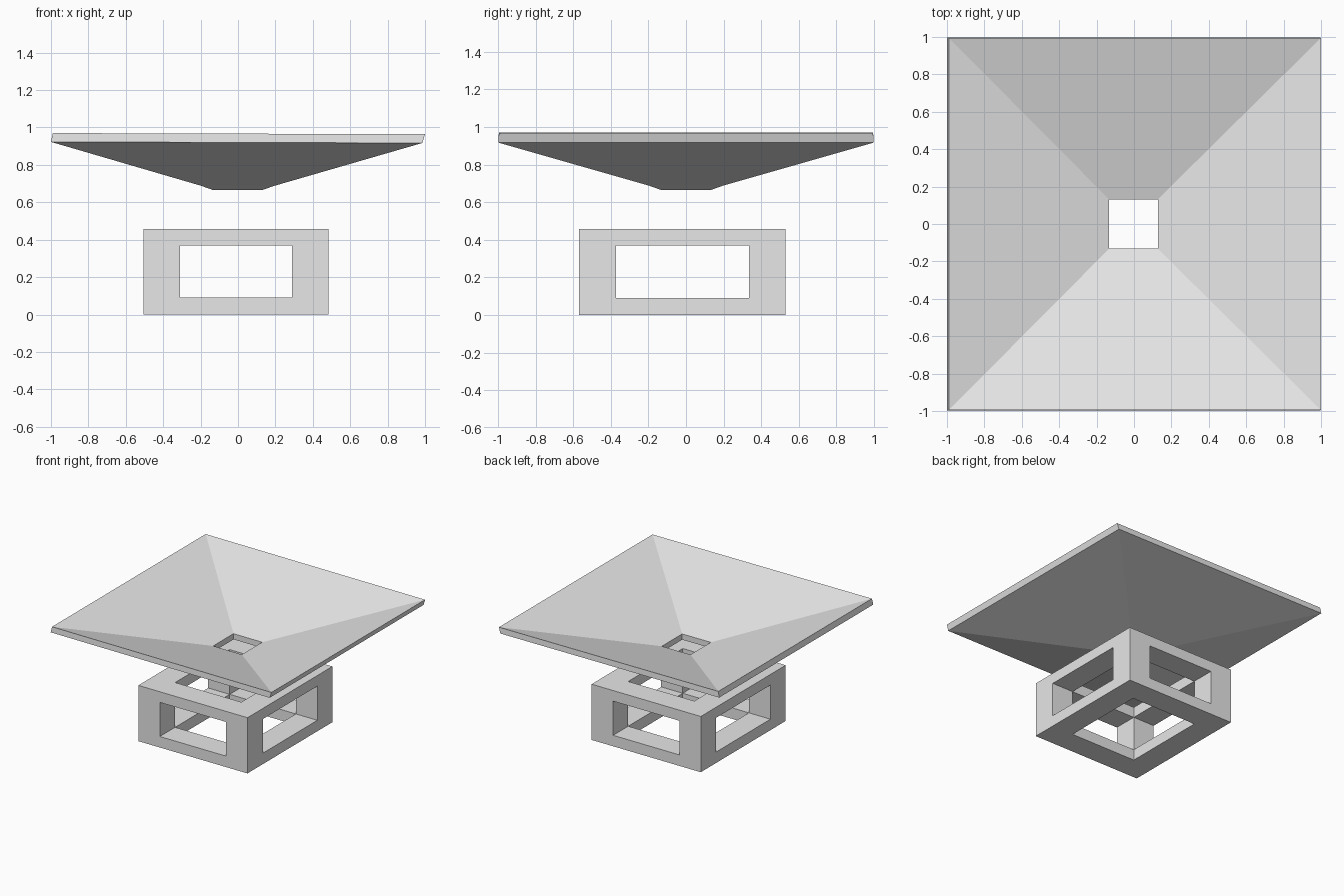
import bpy
import bmesh
from itertools import product

cube = bpy.data.objects.get("Cube")
if cube:
    bpy.data.objects.remove(cube, do_unlink=True)

GREY = (0.8, 0.8, 0.8, 1.0)
mat = bpy.data.materials.new("light grey")
mat.use_nodes = True
mat.diffuse_color = GREY
mat.node_tree.nodes["Principled BSDF"].inputs["Base Color"].default_value = GREY


def finish(bm, name):
    """Weld, orient and turn a bmesh into a named flat-shaded object."""
    bmesh.ops.remove_doubles(bm, verts=bm.verts, dist=0.0001)
    bmesh.ops.recalc_face_normals(bm, faces=bm.faces)
    mesh = bpy.data.meshes.new(name)
    bm.to_mesh(mesh)
    bm.free()
    mesh.materials.append(mat)
    obj = bpy.data.objects.new(name, mesh)
    bpy.context.collection.objects.link(obj)


def open_frame(name, cuts):
    """Box with a rectangular opening through each axis, from 3 x 3 x 3 cells."""
    def solid(cell):
        inside = all(0 <= c <= 2 for c in cell)
        return inside and sum(c != 1 for c in cell) >= 2

    bm = bmesh.new()
    for cell in product(range(3), repeat=3):
        if not solid(cell):
            continue
        for axis, side in product(range(3), (0, 1)):
            beyond = list(cell)
            beyond[axis] += 2 * side - 1
            if solid(beyond):
                continue
            u, v = [a for a in range(3) if a != axis]
            corners = []
            for du, dv in ((0, 0), (1, 0), (1, 1), (0, 1)):
                idx = list(cell)
                idx[axis] += side
                idx[u] += du
                idx[v] += dv
                corners.append(bm.verts.new([cuts[a][idx[a]] for a in range(3)]))
            bm.faces.new(corners)
    finish(bm, name)


def square_funnel(name, rings):
    """Closed shell through square rings of (half x, centre x, half y, z)."""
    bm = bmesh.new()
    loops = [[bm.verts.new((cx + sx * hx, sy * hy, z - 0.003 * sx * hx))
              for sx, sy in ((-1, -1), (1, -1), (1, 1), (-1, 1))]
             for hx, cx, hy, z in rings]
    for i, lower in enumerate(loops):
        upper = loops[(i + 1) % len(loops)]
        for k in range(4):
            n = (k + 1) % 4
            bm.faces.new((lower[k], lower[n], upper[n], upper[k]))
    finish(bm, name)


# Base: block with openings on all six sides
open_frame("base_frame", (
    (-0.505, -0.31, 0.29, 0.485),
    (-0.57, -0.372, 0.335, 0.53),
    (0.0, 0.09, 0.37, 0.457),
))

# Canopy: inverted square pyramid with a thin rim and a central drain hole
square_funnel("funnel_canopy", (
    (0.9925, -0.0075, 0.998, 0.92),
    (0.195, -0.003, 0.195, 0.688),
    (0.13, -0.003, 0.132, 0.665),
    (0.13, -0.003, 0.132, 0.712),
    (0.995, 0.005, 0.995, 0.967),
))
